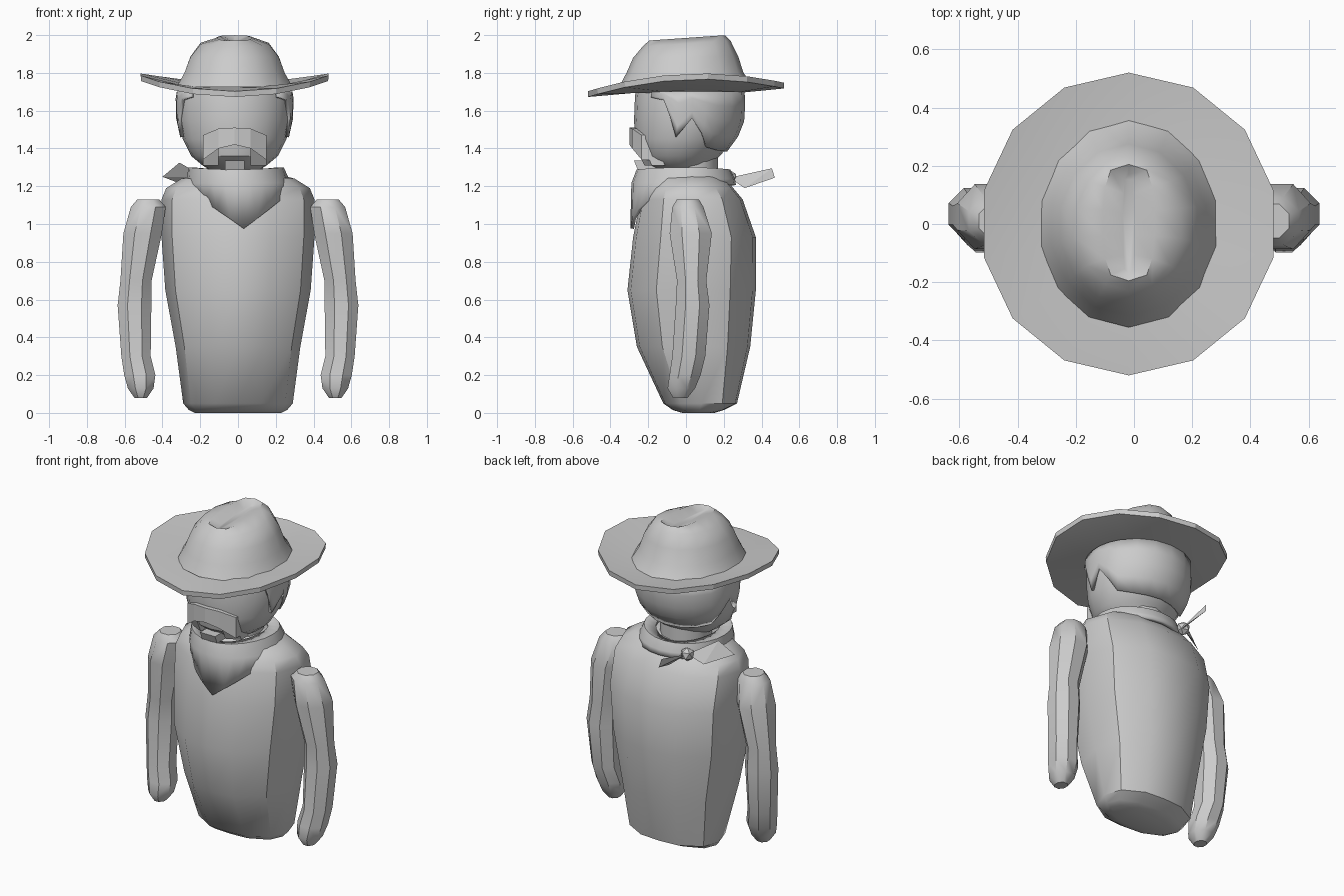
import bpy, bmesh, math
from mathutils import Vector

if "Cube" in bpy.data.objects:
    bpy.data.objects.remove(bpy.data.objects["Cube"])

CX = -0.018  # head and hat sit slightly off centre


def finish(bm, name, angle=35, recalc=True):
    if recalc:
        bmesh.ops.recalc_face_normals(bm, faces=bm.faces[:])
    me = bpy.data.meshes.new(name)
    bm.to_mesh(me)
    bm.free()
    ob = bpy.data.objects.new(name, me)
    bpy.context.collection.objects.link(ob)
    if angle:
        bpy.ops.object.select_all(action='DESELECT')
        ob.select_set(True)
        bpy.context.view_layer.objects.active = ob
        bpy.ops.object.shade_smooth_by_angle(angle=math.radians(angle))
    return ob


def loft(name, rings, angle=35, closed=True, caps=True):
    """Bridge a list of point rings into one skin."""
    bm = bmesh.new()
    rows = [[bm.verts.new(p) for p in r] for r in rings]
    n = len(rows[0])
    for a, b in zip(rows, rows[1:]):
        for i in range(n if closed else n - 1):
            j = (i + 1) % n
            bm.faces.new((a[i], a[j], b[j], b[i]))
    if caps:
        bm.faces.new(rows[0])
        bm.faces.new(rows[-1])
    return finish(bm, name, angle)


def circle(n, start=90.0):
    return [(math.cos(math.radians(start + 360 * i / n)),
             math.sin(math.radians(start + 360 * i / n))) for i in range(n)]


def ring(unit, z, rx, yf, yb, cx=0.0, tilt=0.0):
    cy, ry = (yf + yb) / 2, (yb - yf) / 2
    return [(cx + u * rx, cy + v * ry, z + tilt * (cy + v * ry)) for u, v in unit]


def solid(ob, t, offset=0.0):
    m = ob.modifiers.new("thickness", 'SOLIDIFY')
    m.thickness, m.offset = t, offset


# Torso: broad curved front and back, flatter sides
half = [(0.42, -0.95), (0.86, -0.55), (1.0, 0.05), (0.88, 0.6), (0.45, 0.95)]
section = [(0, -1)] + half + [(0, 1)] + [(-x, y) for x, y in reversed(half)]
torso = [(0.0, .23, -.02, .15), (.015, .26, -.07, .2), (.05, .29, -.12, .27),
         (.35, .33, -.26, .34), (.65, .385, -.31, .37), (.93, .405, -.28, .37),
         (1.13, .405, -.24, .30), (1.19, .38, -.21, .25), (1.24, .30, -.18, .21),
         (1.27, .19, -.14, .18)]
loft("torso", [ring(section, *r) for r in torso])

# Arms: one lofted, the other mirrored
arm = [(1.13, .475, .01, .06, .06), (1.09, .475, .01, .095, .085), (.95, .505, .025, .105, .115),
       (.70, .54, .03, .085, .08), (.57, .548, .035, .092, .092), (.30, .54, .015, .08, .09),
       (.20, .52, -.005, .085, .085), (.13, .515, -.025, .07, .075), (.08, .515, -.03, .035, .04)]
arms = loft("arms", [ring(circle(8, 22.5), z, rx * 1.05, y - ry * 1.05, y + ry * 1.05, cx)
                     for z, cx, y, rx, ry in arm], angle=40)
arms.modifiers.new("mirror", 'MIRROR')

# Neck and head
loft("neck", [ring(circle(12), z, .15, -.12, .17, CX) for z in (1.2, 1.42)])
head = [(1.28, .12, -.14, .10), (1.31, .17, -.19, .12), (1.36, .23, -.25, .18),
        (1.45, .275, -.27, .255), (1.55, .295, -.275, .295), (1.68, .298, -.27, .30),
        (1.77, .27, -.25, .28)]
loft("head", [ring(circle(20), *r, cx=CX) for r in head])


def head_point(deg, z, grow):
    for a, b in zip(head, head[1:]):
        if a[0] <= z <= b[0]:
            t = (z - a[0]) / (b[0] - a[0])
            rx, yf, yb = [a[i] + t * (b[i] - a[i]) for i in (1, 2, 3)]
            c, s = math.cos(math.radians(deg)), math.sin(math.radians(deg))
            return (CX + c * (rx + grow), (yf + yb) / 2 + s * ((yb - yf) / 2 + grow), z)


# Hair: shell around the back of the head with pointed sideburns
edge = [(-42, 1.67), (-26, 1.655), (-18, 1.56), (-10, 1.46), (4, 1.56), (18, 1.48),
        (30, 1.41), (50, 1.395), (70, 1.39)]
edge = edge + [(90, 1.39)] + [(180 - a, z) for a, z in reversed(edge)]
hair = loft("hair", [[head_point(a, 1.70 + t * (z - 1.70), .006) for a, z in edge]
                     for t in (0, .25, .5, .75, 1)], closed=False, caps=False)
solid(hair, .018)

# Moustache bar, drooping ends and chin tuft
cols = [(-.168, 1.47, 1.34, -.235), (-.085, 1.505, 1.40, -.285), (0, 1.51, 1.42, -.30),
        (.085, 1.505, 1.40, -.285), (.168, 1.47, 1.34, -.235)]
loft("moustache", [[(CX + x, y, t), (CX + x, y + .09, t), (CX + x, y + .09, b), (CX + x, y, b)]
                   for x, t, b, y in cols], angle=20)
for side, label in ((-1, "left"), (1, "right")):
    loft("moustache_end_" + label,
         [[(CX + side * x, y + (.07 if k else 0), z) for x, y, k in
           ((.168, dy, 0), (.085, dy - .04, 0), (.085, dy - .04, 1), (.168, dy, 1))]
          for z, dy in ((1.42, -.232), (1.31, -.18))], angle=20)
tuft = [(-.052, 1.335), (.052, 1.335), (.052, 1.285), (0, 1.262), (-.052, 1.285)]
loft("chin_tuft", [[(CX + x, y + (1.335 - z) * .4, z) for x, z in tuft] for y in (-.275, -.17)],
     angle=20)

# Hat brim: fourteen sides, curled up left and right
c14 = circle(14)


def brim_ring(r_x, r_y, drop, curl):
    return [(CX + u * r_x, v * r_y, 1.725 + curl * (.0225 * v + .07 * u * u) - drop)
            for u, v in c14]


loft("hat_brim", [brim_ring(.25, .29, .0, .0), brim_ring(.51, .52, .0, 1),
                  brim_ring(.508, .518, .03, 1), brim_ring(.25, .29, .03, .0)], angle=20)

# Hat crown with a lengthwise crease
boxy = [(math.copysign(abs(u) ** .45, u) if abs(u) > 1e-6 else 0, v) for u, v in c14]
loft("hat_crown", [ring(c14, 1.725, .315, -.355, .36, CX),
                   ring(c14, 1.80, .272, -.315, .305, CX),
                   ring(c14, 1.885, .24, -.28, .275, CX, .02),
                   ring(c14, 1.955, .185, -.23, .235, CX, .07),
                   ring(boxy, 1.985, .09, -.195, .205, CX, .07),
                   ring(boxy, 1.96, .02, -.17, .17, CX, .05)], angle=45)

# Neckerchief: collar falling to a point in front
lower, middle, upper, inner = [], [], [], []
for u, v in circle(24, -90):
    x, y = .265 * u, (.285 if v < 0 else .255) * v
    z = min(1.205, .975 + .75 * abs(x)) if v < 0 else 1.205
    lower.append((x + .03 * max(0, -v), y, z))
    middle.append((x * .985, y * .98, 1.215 if v < 0 else 1.235))
    upper.append((x * .93 - .01, y * .9, 1.28 + .012 * u * u))
    inner.append((x * .68 - .01, y * .7, 1.262 + .025 * u * u))
scarf = loft("neckerchief", [lower, middle, upper, inner], angle=40, caps=False)
solid(scarf, .02)

# Knot and two loose tails behind the neck
knot = Vector((-.17, .23, 1.245))
bm = bmesh.new()
bmesh.ops.create_icosphere(bm, subdivisions=1, radius=.042)
bmesh.ops.translate(bm, verts=bm.verts[:], vec=knot)
finish(bm, "knot", angle=0)
tails = {"back": [(-.15, .455, 1.295), (-.14, .47, 1.245), (-.10, .31, 1.19)],
         "side": [(-.40, .09, 1.25), (-.31, .12, 1.325), (-.27, .21, 1.20)]}
for label, tip in tails.items():
    loft("scarf_tail_" + label, [[knot + (Vector(p) - knot) * s for p in tip]
                                 for s in (.12, 1.0)], angle=0)
